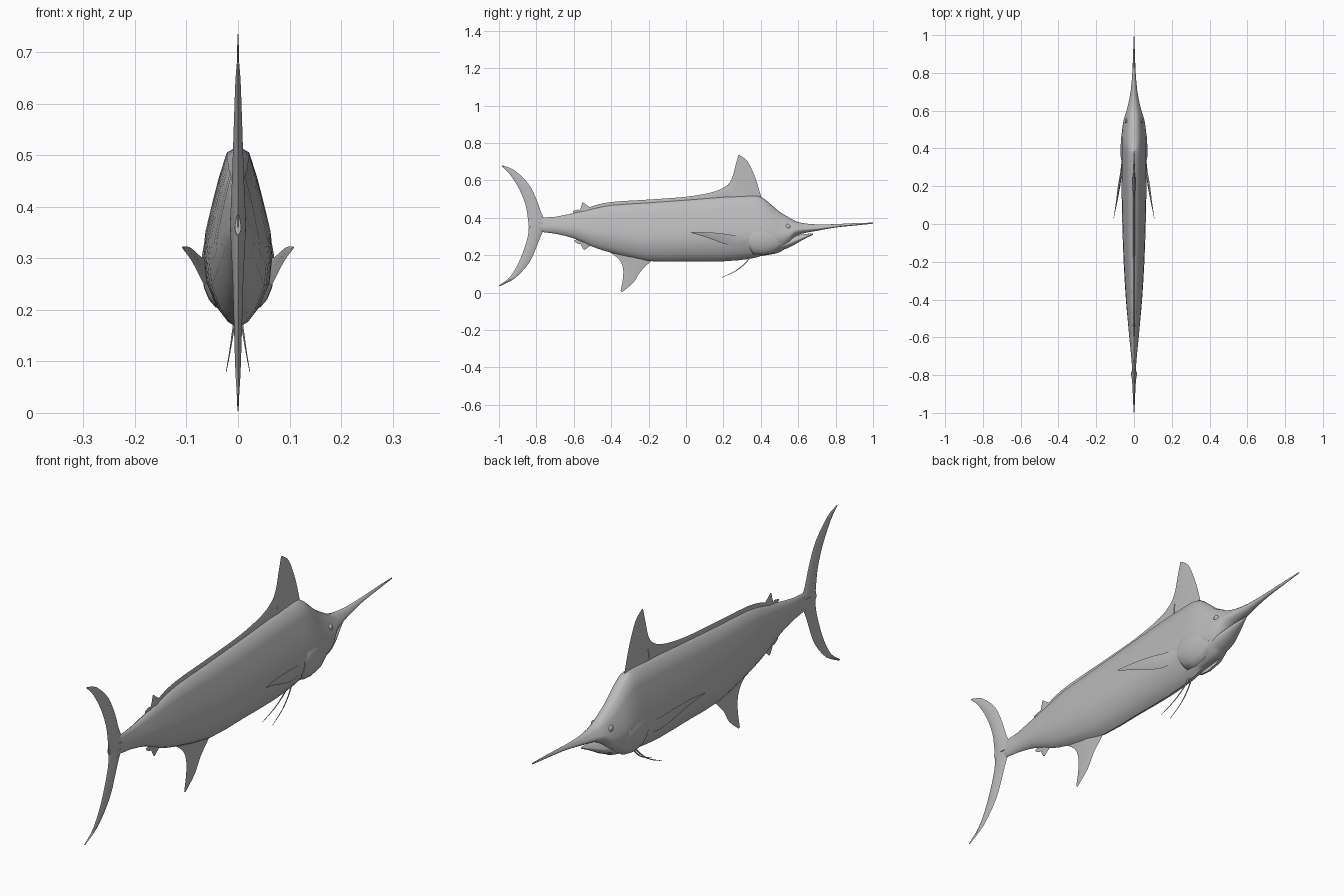
import bpy, math
from mathutils import Vector

if "Cube" in bpy.data.objects:
    bpy.data.objects.remove(bpy.data.objects["Cube"])

skin = bpy.data.materials.new("fish_grey")
skin.diffuse_color = (0.5, 0.5, 0.5, 1)
skin.use_nodes = True
skin.node_tree.nodes["Principled BSDF"].inputs["Base Color"].default_value = skin.diffuse_color


def smooth(pts, n=3):
    """Catmull-Rom resampling of a list of tuples."""
    p = [Vector(q) for q in pts]
    p = [2 * p[0] - p[1]] + p + [2 * p[-1] - p[-2]]
    out = []
    for i in range(1, len(p) - 2):
        a, b, c, d = p[i - 1:i + 3]
        for k in range(n):
            t = k / n
            out.append(0.5 * (2 * b + (c - a) * t + (2 * a - 5 * b + 4 * c - d) * t * t
                              + (3 * b - a - 3 * c + d) * t ** 3))
    return out + [p[-2]]


def loft(name, rings, angle=50):
    """Skin a closed tube over rings of equal length."""
    n = len(rings[0])
    verts = [tuple(v) for r in rings for v in r]
    faces = [(i * n + j, i * n + (j + 1) % n, (i + 1) * n + (j + 1) % n, (i + 1) * n + j)
             for i in range(len(rings) - 1) for j in range(n)]
    faces += [tuple(range(n))[::-1], tuple(range(len(verts) - n, len(verts)))]
    me = bpy.data.meshes.new(name)
    me.from_pydata(verts, [], faces)
    me.materials.append(skin)
    ob = bpy.data.objects.new(name, me)
    bpy.context.collection.objects.link(ob)
    finish(ob, angle)
    return ob


def finish(ob, angle):
    bpy.ops.object.select_all(action='DESELECT')
    ob.select_set(True)
    bpy.context.view_layer.objects.active = ob
    bpy.ops.object.mode_set(mode='EDIT')
    bpy.ops.mesh.select_all(action='SELECT')
    bpy.ops.mesh.normals_make_consistent(inside=False)
    bpy.ops.object.mode_set(mode='OBJECT')
    bpy.ops.object.shade_smooth_by_angle(angle=math.radians(angle))


def mirror(ob):
    m = ob.modifiers.new("mirror", 'MIRROR')
    m.use_mirror_merge = False


def fin(name, edge_a, edge_b, thick):
    """Lens-section fin between two (y, z) edges, thinning toward the tip."""
    a, b = smooth(edge_a), smooth(edge_b)
    rings = []
    for i, (p, q) in enumerate(zip(a, b)):
        t = thick * (1 - 0.85 * i / (len(a) - 1))
        m = (p + q) / 2
        rings.append([(0, *p), (t, *m), (0, *q), (-t, *m)])
    return loft(name, rings)


# cross-section: (width fraction, height fraction), one side from top to bottom
SECTION = [(0, 1), (.32, .965), (.55, .82), (.73, .68), (.94, .5), (1, .38),
           (.93, .25), (.62, .11), (.32, .035), (0, 0)]


def tube(name, stations):
    """Loft of SECTION over (y, top, bottom, half width) stations."""
    shape = SECTION + [(-x, h) for x, h in SECTION[-2:0:-1]]
    return loft(name, [[(w * x, y, lo + (hi - lo) * h) for x, h in shape]
                       for y, hi, lo, w in smooth(stations, 2)])


# body, head and bill
tube("body_and_bill", [
    (-.84, .385, .345, .006), (-.78, .40, .325, .009), (-.7, .405, .315, .015),
    (-.6, .425, .29, .025), (-.5, .448, .245, .034), (-.4, .468, .213, .043),
    (-.2, .482, .168, .055), (0, .497, .167, .062), (.2, .512, .167, .066),
    (.34, .517, .18, .067), (.4, .512, .195, .067), (.45, .475, .203, .067),
    (.5, .432, .215, .063), (.55, .402, .25, .055), (.58, .385, .295, .046),
    (.62, .372, .315, .034), (.7, .364, .33, .018), (.8, .366, .348, .009),
    (.9, .371, .358, .005), (1, .374, .368, .001)])

# lower jaw
tube("lower_jaw", [(.48, .3, .215, .04), (.54, .303, .236, .042), (.58, .305, .256, .036),
                   (.63, .312, .285, .02), (.68, .317, .31, .002)])

# gill covers: shells bulging at the cheek, cut off sharply behind
rings = []
for y, w, r in [(.34, .068, .055), (.36, .0715, .08), (.41, .0715, .085), (.46, .069, .075), (.51, .056, .04)]:
    arc = [math.radians(d) for d in range(-90, 91, 20)]
    rings.append([(.03 + (w - .03) * math.cos(t), y, .285 + r * math.sin(t)) for t in arc])
mirror(loft("gill_cover", rings))

# tall first dorsal fin, then the low ridge along the back
fin("dorsal_fin",
    [(.405, .5), (.395, .535), (.37, .615), (.33, .70), (.287, .735)],
    [(.05, .49), (.2, .56), (.243, .605), (.262, .67), (.28, .734)], .006)
fin("dorsal_ridge",
    [(.25, .575), (.2, .558), (.13, .534), (0, .512), (-.2, .497), (-.4, .484), (-.5, .462), (-.55, .432)],
    [(.25, .49), (.2, .49), (.13, .485), (0, .475), (-.2, .46), (-.4, .44), (-.5, .43), (-.55, .42)], .008)

# small paired fins near the tail
fin("second_dorsal_fin", [(-.48, .44), (-.515, .457), (-.55, .482)],
    [(-.58, .42), (-.565, .445), (-.555, .48)], .006)
fin("second_dorsal_lobe", [(-.54, .425), (-.575, .443), (-.605, .435)],
    [(-.56, .415), (-.58, .422), (-.605, .428)], .004)
fin("second_anal_fin", [(-.48, .265), (-.52, .245), (-.54, .228)],
    [(-.58, .295), (-.562, .255), (-.55, .232)], .006)
fin("second_anal_lobe", [(-.54, .28), (-.57, .26), (-.595, .272)],
    [(-.56, .295), (-.58, .285), (-.597, .28)], .004)

# anal fin
fin("anal_fin", [(-.17, .18), (-.19, .165), (-.245, .11), (-.28, .055), (-.342, .002)],
    [(-.42, .225), (-.36, .18), (-.337, .13), (-.338, .07), (-.35, .008)], .008)

# crescent tail
fin("tail_upper_lobe",
    [(-.74, .36), (-.775, .43), (-.80, .5), (-.845, .585), (-.92, .655), (-.982, .68)],
    [(-.84, .345), (-.846, .40), (-.858, .47), (-.89, .55), (-.94, .63), (-.985, .676)], .016)
fin("tail_lower_lobe",
    [(-.74, .37), (-.775, .305), (-.795, .255), (-.835, .165), (-.91, .08), (-.994, .034)],
    [(-.84, .385), (-.842, .33), (-.852, .275), (-.89, .17), (-.94, .085), (-1, .037)], .016)

# pectoral fins, swept back and curling outward
up = smooth([(.06, .36, .305), (.07, .29, .302), (.085, .2, .315), (.095, .12, .322), (.108, .03, .323)])
low = smooth([(.056, .345, .262), (.064, .27, .248), (.073, .2, .262), (.09, .11, .295), (.107, .03, .318)])
rings = []
for i, (p, q) in enumerate(zip(up, low)):
    m = (p + q) / 2
    t = Vector((.006, 0, -.003)) * (1 - .85 * i / (len(up) - 1))
    rings.append([p, m + t, q, m - t])
mirror(loft("pectoral_fin", rings))

# thread-like pelvic fins
path = smooth([(.005, .345, .19), (.011, .31, .15), (.017, .26, .112), (.023, .19, .08)])
rings = []
for i, p in enumerate(path):
    r = .004 * (1 - .75 * i / (len(path) - 1))
    rings.append([p + Vector((.6 * r * math.cos(a), -.5 * r * math.sin(a), r * math.sin(a)))
                  for a in [k * math.tau / 6 for k in range(6)]])
mirror(loft("pelvic_fin", rings))

# eyes
bpy.ops.mesh.primitive_uv_sphere_add(segments=12, ring_count=8, radius=.013, location=(0, 0, 0))
eye = bpy.context.object
eye.name = "eye"
for v in eye.data.vertices:
    v.co = Vector((.04 + v.co.x * .55, .545 + v.co.y, .353 + v.co.z))
eye.data.materials.append(skin)
finish(eye, 50)
mirror(eye)
